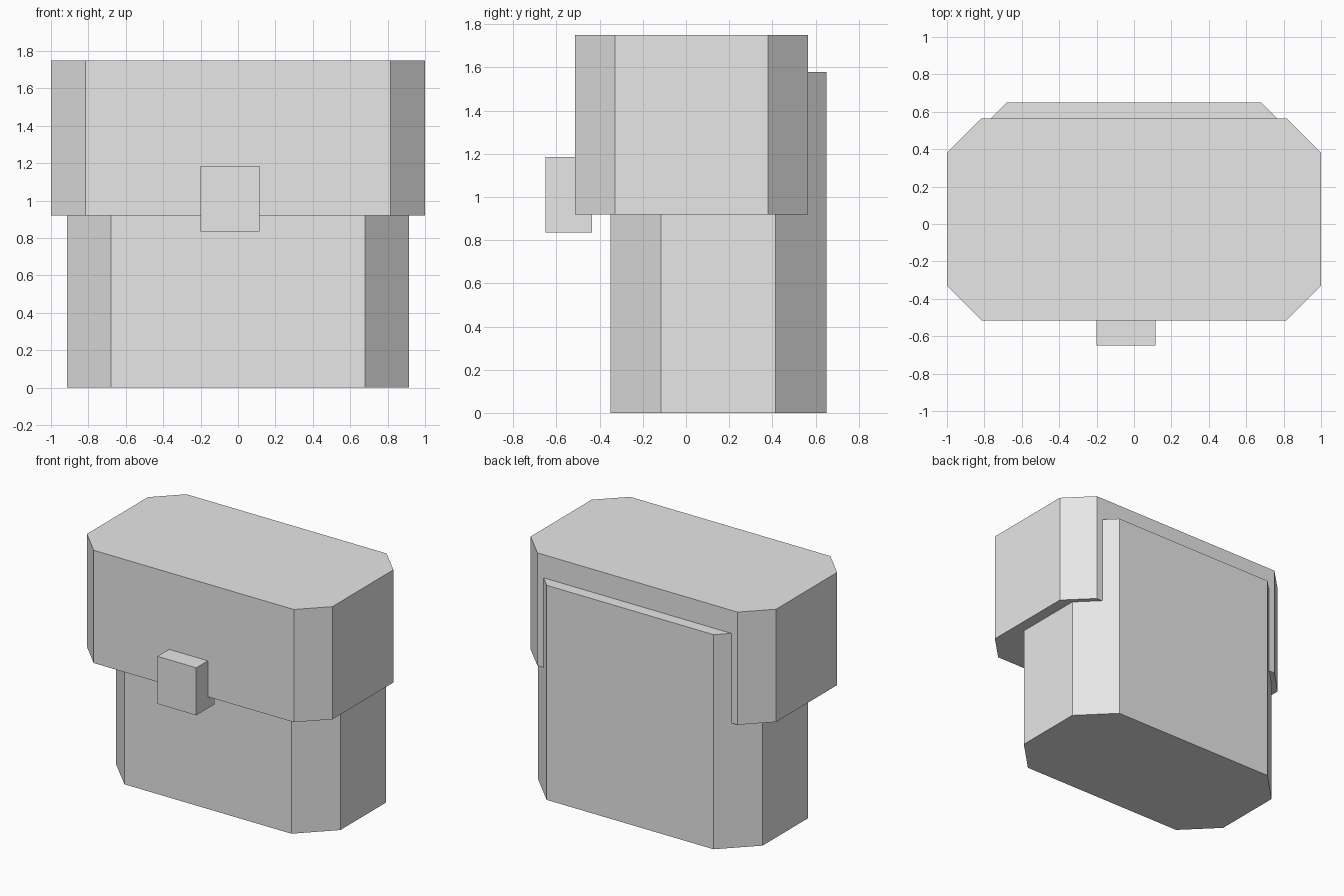
import bpy
import bmesh

cube = bpy.data.objects.get("Cube")
if cube:
    bpy.data.objects.remove(cube, do_unlink=True)

grey = bpy.data.materials.new("plain grey")
grey.use_nodes = True
colour = (0.8, 0.8, 0.8, 1)
grey.diffuse_color = colour
grey.node_tree.nodes["Principled BSDF"].inputs["Base Color"].default_value = colour


def block(name, x, y, z, cut=0):
    """Box spanning the given ranges, with its upright edges chamfered by cut."""
    bm = bmesh.new()
    bmesh.ops.create_cube(bm, size=1)
    for v in bm.verts:
        v.co = [(lo + hi) / 2 + c * (hi - lo) for c, (lo, hi) in zip(v.co, (x, y, z))]
    if cut:
        upright = [e for e in bm.edges
                   if abs(e.verts[0].co.z - e.verts[1].co.z) > 0.01]
        bmesh.ops.bevel(bm, geom=upright, offset=cut, offset_type='OFFSET',
                        segments=1, affect='EDGES')
    bmesh.ops.recalc_face_normals(bm, faces=bm.faces)
    mesh = bpy.data.meshes.new(name)
    bm.to_mesh(mesh)
    bm.free()
    mesh.materials.append(grey)
    obj = bpy.data.objects.new(name, mesh)
    bpy.context.collection.objects.link(obj)
    return obj


# Tall body, whose back panel rises behind the lid
block("body", (-0.915, 0.915), (-0.35, 0.65), (0, 1.58), 0.235)
# Wide lid over the top
block("lid", (-1, 1), (-0.515, 0.565), (0.92, 1.75), 0.185)
# Clasp, slightly off centre on the front
block("clasp", (-0.2, 0.115), (-0.65, -0.435), (0.835, 1.185))
